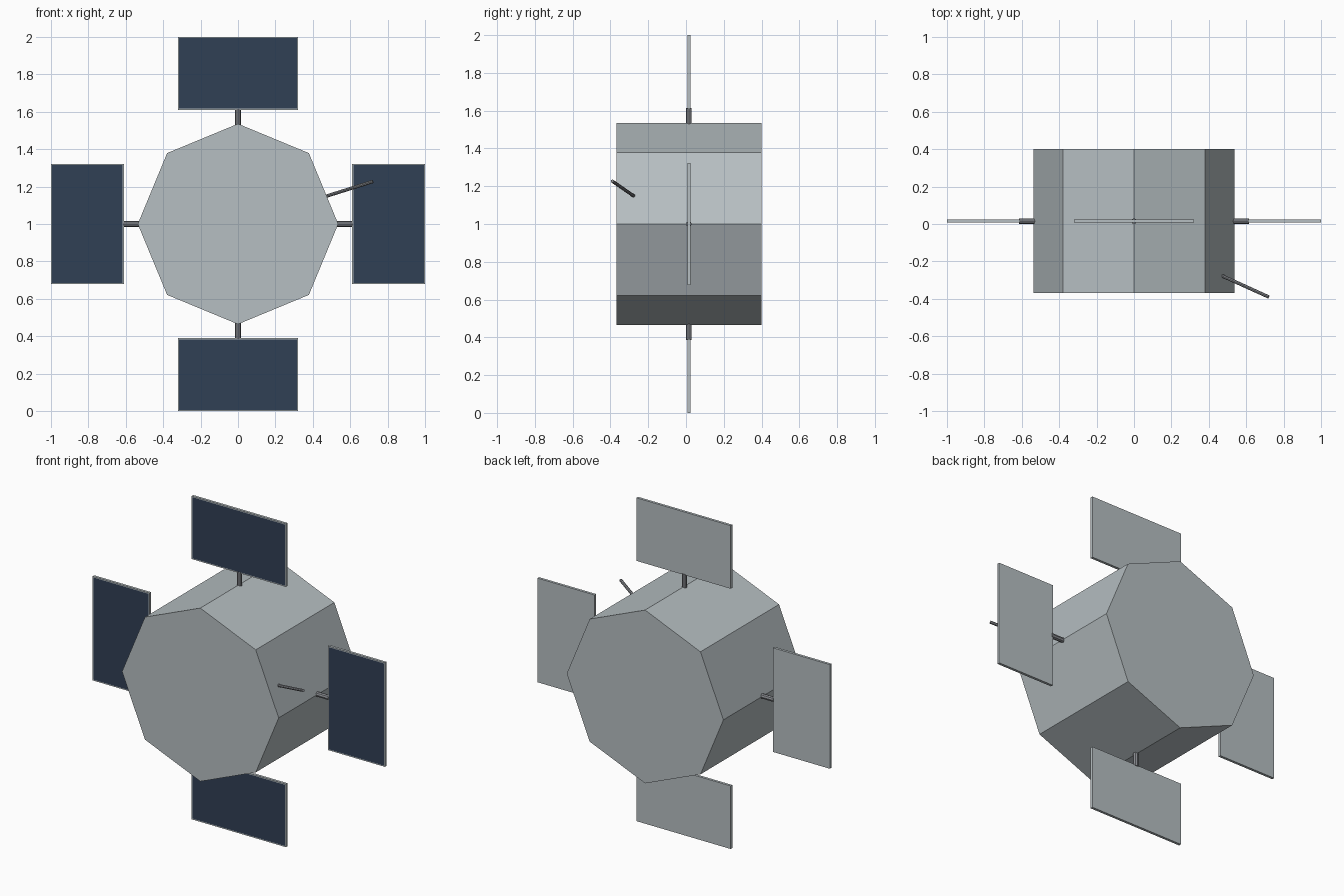
import bpy
import bmesh
from math import pi
from mathutils import Matrix, Vector

cube = bpy.data.objects.get("Cube")
if cube:
    bpy.data.objects.remove(cube, do_unlink=True)


def material(name, rgb):
    mat = bpy.data.materials.new(name)
    mat.use_nodes = True
    colour = (*rgb, 1.0)
    mat.diffuse_color = colour
    mat.node_tree.nodes["Principled BSDF"].inputs["Base Color"].default_value = colour
    return mat


hull_grey = material("hull_grey", (0.47, 0.52, 0.54))
rod_grey = material("rod_grey", (0.25, 0.26, 0.28))
cell_blue = material("cell_blue", (0.03, 0.05, 0.09))

CENTRE = Vector((0, 0.015, 1))


def add_object(name, bm, *mats):
    mesh = bpy.data.meshes.new(name)
    bm.to_mesh(mesh)
    bm.free()
    for mat in mats:
        mesh.materials.append(mat)
    obj = bpy.data.objects.new(name, mesh)
    bpy.context.collection.objects.link(obj)
    return obj


def prism(name, start, end, radius, mat, sides=8):
    """Flat-sided rod or drum running between two points."""
    start, end = Vector(start), Vector(end)
    axis = end - start
    turn = axis.to_track_quat('Z', 'Y').to_matrix().to_4x4()
    bm = bmesh.new()
    bmesh.ops.create_cone(bm, cap_ends=True, segments=sides, radius1=radius,
                          radius2=radius, depth=axis.length,
                          matrix=Matrix.Translation((start + end) / 2) @ turn)
    return add_object(name, bm, mat)


def solar_panel(name, placement):
    """Thin plate with a dark cell area inset in its front face."""
    bm = bmesh.new()
    bmesh.ops.create_cube(bm, size=1, matrix=Matrix.Translation((0, 0, 0.805))
                          @ Matrix.Diagonal((0.644, 0.016, 0.39, 1)))
    bm.normal_update()
    front = [f for f in bm.faces if f.normal.y < -0.9]
    bmesh.ops.inset_region(bm, faces=front, thickness=0.009)
    front[0].material_index = 1
    bm.transform(placement)
    add_object(name, bm, hull_grey, cell_blue)


# Octagonal hull
prism("hull", (0, -0.368, 1), (0, 0.4, 1), 0.536, hull_grey)

# Four arms, each carrying a panel
for i, side in enumerate(("top", "left", "bottom", "right")):
    placement = Matrix.Translation(CENTRE) @ Matrix.Rotation(i * pi / 2, 4, 'Y')
    prism(side + "_arm", placement @ Vector((0, 0, 0.5)),
          placement @ Vector((0, 0, 0.615)), 0.015, rod_grey)
    solar_panel(side + "_panel", placement)

# Slanted antenna on the left flank
prism("antenna", (0.46, -0.272, 1.145), (0.72, -0.39, 1.227), 0.009, rod_grey)
